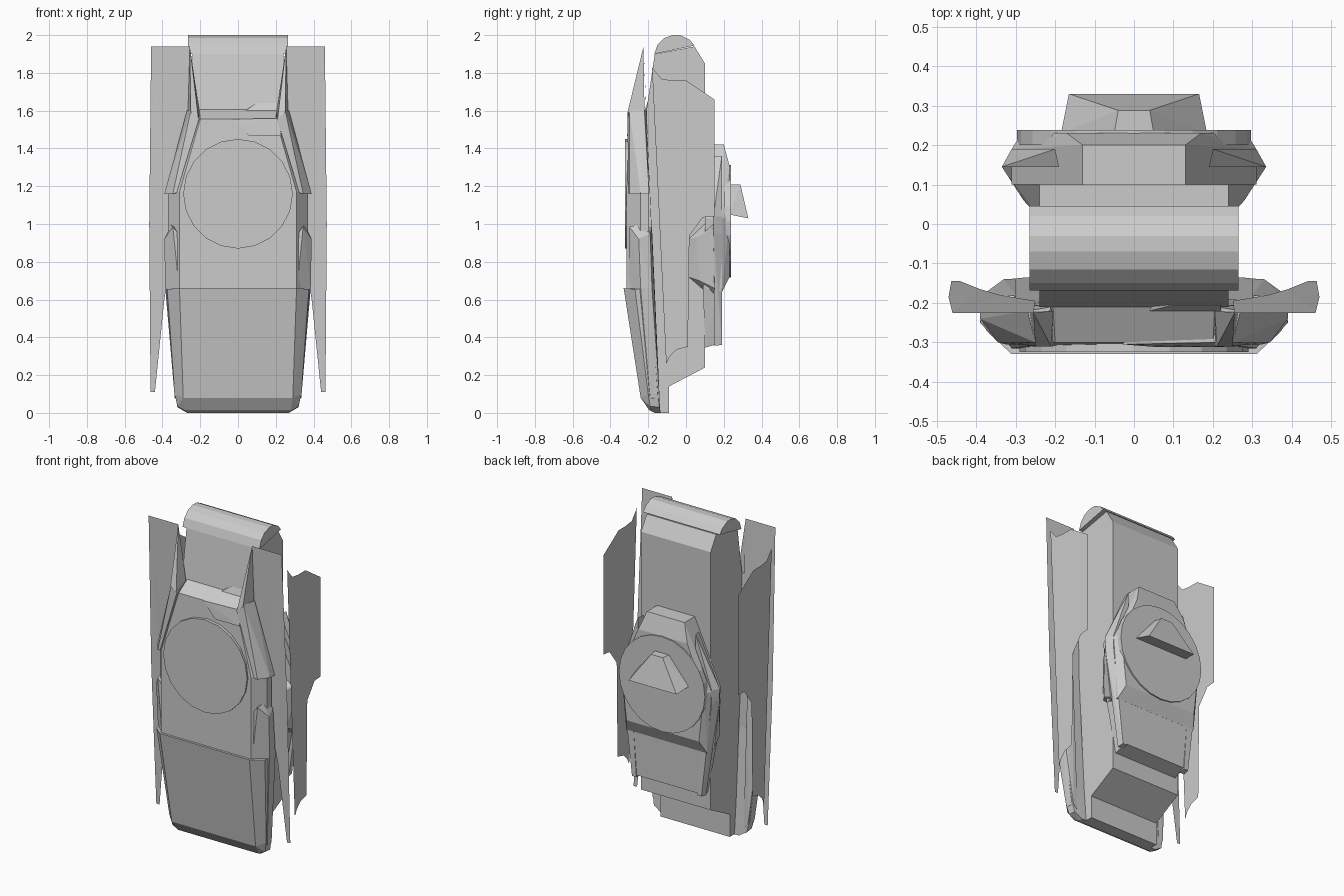
import bpy, bmesh, math
from mathutils import Matrix


def finish(bm, name):
    bmesh.ops.recalc_face_normals(bm, faces=bm.faces[:])
    me = bpy.data.meshes.new(name)
    bm.to_mesh(me)
    bm.free()
    ob = bpy.data.objects.new(name, me)
    bpy.context.collection.objects.link(ob)
    return ob


def hull(name, pts, both=False):
    """Convex solid; both=True also adds the points reflected in x."""
    bm = bmesh.new()
    for p in pts + ([(-x, y, z) for x, y, z in pts] if both else []):
        bm.verts.new(p)
    res = bmesh.ops.convex_hull(bm, input=bm.verts[:])
    loose = [v for v in bm.verts if not v.link_faces]
    bmesh.ops.delete(bm, geom=loose, context='VERTS')
    bmesh.ops.dissolve_limit(bm, angle_limit=0.03, verts=bm.verts[:], edges=bm.edges[:])
    return finish(bm, name)


def pair(fn, name, pts):
    for s, side in ((1, "right"), (-1, "left")):
        fn(name + "_" + side, [(s * x, y, z) for x, y, z in pts])


def sheet(name, pts):
    bm = bmesh.new()
    f = bm.faces.new([bm.verts.new(p) for p in pts])
    bmesh.ops.triangulate(bm, faces=[f])
    return finish(bm, name)


def side_prism(name, profile, half):
    """Extrude a (y, z) profile across x."""
    bm = bmesh.new()
    f = bm.faces.new([bm.verts.new((-half, y, z)) for y, z in profile])
    new = bmesh.ops.extrude_face_region(bm, geom=[f])["geom"]
    verts = [g for g in new if isinstance(g, bmesh.types.BMVert)]
    bmesh.ops.translate(bm, verts=verts, vec=(2 * half, 0, 0))
    return finish(bm, name)


def disc(name, r, y0, y1, z, n):
    bm = bmesh.new()
    bmesh.ops.create_cone(bm, cap_ends=True, segments=n, radius1=r, radius2=r, depth=abs(y1 - y0),
                          matrix=Matrix.Translation((0, (y0 + y1) / 2, z)) @ Matrix.Rotation(math.pi / 2, 4, 'X'))
    return finish(bm, name)


# Central spine and rounded top cap
side_prism("main_body", [(-.165, 1.9), (-.21, 1.6), (-.2, 1.0), (-.14, 0), (-.09, 0), (-.09, .14),
                         (.1, .24), (.1, 1.85), (.045, 1.94)], .24)
side_prism("top_cap", [(-.168, 1.9), (-.15, 1.95), (-.115, 1.985), (-.07, 2.0), (-.03, 2.0),
                       (.02, 1.975), (.045, 1.945)], .265)

# Front chest block with sloped shelf and raised corner plate
hull("chest_block", [(.31, -.315, .65), (.31, -.315, 1.17), (.2, -.3, 1.555), (.37, -.24, .65), (.37, -.24, 1.17),
                     (.37, -.19, .65), (.37, -.2, 1.17), (.205, -.21, 1.605)], True)
hull("chest_corner_plate", [(-.03, -.305, 1.555), (.06, -.312, 1.465), (.23, -.312, 1.465), (.215, -.3, 1.56),
                            (.0, -.28, 1.555), (.06, -.29, 1.47), (.22, -.29, 1.47), (.21, -.28, 1.56)])
hull("shelf_step", [(.05, -.205, 1.61), (.1, -.205, 1.64), (.22, -.205, 1.64), (.22, -.22, 1.6),
                    (.04, -.22, 1.6), (.22, -.19, 1.6), (.04, -.19, 1.6)])
disc("front_disc", .29, -.324, -.3, 1.16, 20)

# Lower hood with chamfered edges
hull("hood", [(.31, -.33, .66), (.29, -.24, .08), (.28, -.195, .015), (.375, -.27, .655), (.38, -.24, .655),
              (.38, -.19, .655), (.335, -.2, .1), (.32, -.19, .035), (.335, -.15, .1), (.32, -.14, .03),
              (.27, -.165, 0), (.27, -.135, 0)], True)

# Fenders rising beside the hood
pair(hull, "fender", [(.31, -.305, .64), (.31, -.3, .94), (.345, -.3, .985), (.355, -.255, .995), (.39, -.25, .92),
                      (.385, -.24, .66), (.385, -.18, .66), (.375, -.19, .95), (.3, -.18, .98), (.3, -.14, .05),
                      (.33, -.14, .08), (.335, -.19, .08)])

# Shoulder armour strips: tapering upper blade and flared lower strip
pair(hull, "shoulder_blade", [(.255, -.225, 1.94), (.205, -.22, 1.6), (.21, -.31, 1.56), (.25, -.31, 1.59),
                              (.265, -.22, 1.6)])
pair(hull, "shoulder_strip", [(.205, -.31, 1.56), (.25, -.3, 1.6), (.27, -.22, 1.6), (.21, -.21, 1.6),
                              (.325, -.305, 1.165), (.345, -.3, 1.16), (.39, -.24, 1.16), (.39, -.195, 1.16),
                              (.33, -.195, 1.16)])

# Thin wings: front-facing sheet and scalloped side sheet
pair(sheet, "front_wing", [(.255, -.225, 1.94), (.46, -.225, 1.94), (.47, -.185, 1.0), (.463, -.145, .11),
                           (.44, -.145, .11), (.39, -.165, .6), (.34, -.18, .9), (.25, -.195, 1.25)])
wing = [(-.18, 1.83), (-.165, 1.79), (-.13, 1.768), (-.07, 1.76), (0, 1.76), (.15, 1.66), (.15, 1.04),
        (.09, 1.035), (.045, 1.0), (.018, .94), (.01, .87), (.01, .35), (-.05, .335), (-.085, .3), (-.105, .26)]
pair(sheet, "side_wing", [(.466, y, z) for y, z in wing])

# Back pod: tapered upper housing and lower skirt
hull("back_pod", [(.13, .1, 1.42), (.13, .2, 1.42), (.17, .23, 1.31), (.31, .1, 1.03), (.31, .19, 1.03),
                  (.285, .23, 1.03), (.28, .1, .66), (.28, .19, .64), (.25, .23, .72), (.12, .228, 1.32)], True)
hull("pod_skirt", [(.28, .09, .68), (.275, .19, .68), (.215, .185, .37), (.22, .1, .345)], True)
pair(hull, "pod_rim_upper", [(.19, .145, 1.36), (.2, .19, 1.36), (.335, .145, 1.04), (.31, .19, 1.04),
                             (.332, .145, .95), (.31, .19, .95), (.2, .15, 1.1), (.2, .19, 1.1)])
pair(hull, "pod_rim_lower", [(.333, .145, .96), (.31, .19, .96), (.25, .15, .97), (.25, .19, .97),
                             (.245, .15, .355), (.24, .19, .36), (.21, .15, .355), (.21, .19, .36)])
disc("back_disc", .297, .2, .238, 1.015, 24)

# Side bumps joining the pod to the body
pair(hull, "side_bump", [(.235, .01, .72), (.235, .01, .92), (.235, .15, 1.05), (.235, .15, .6), (.28, .07, .7),
                         (.335, .145, .98), (.3, .15, .66), (.28, .06, .93)])

# Wedge handle on the back disc
hull("back_handle", [(.05, .23, 1.21), (.04, .288, 1.21), (.185, .23, 1.05), (.165, .33, 1.03)], True)
